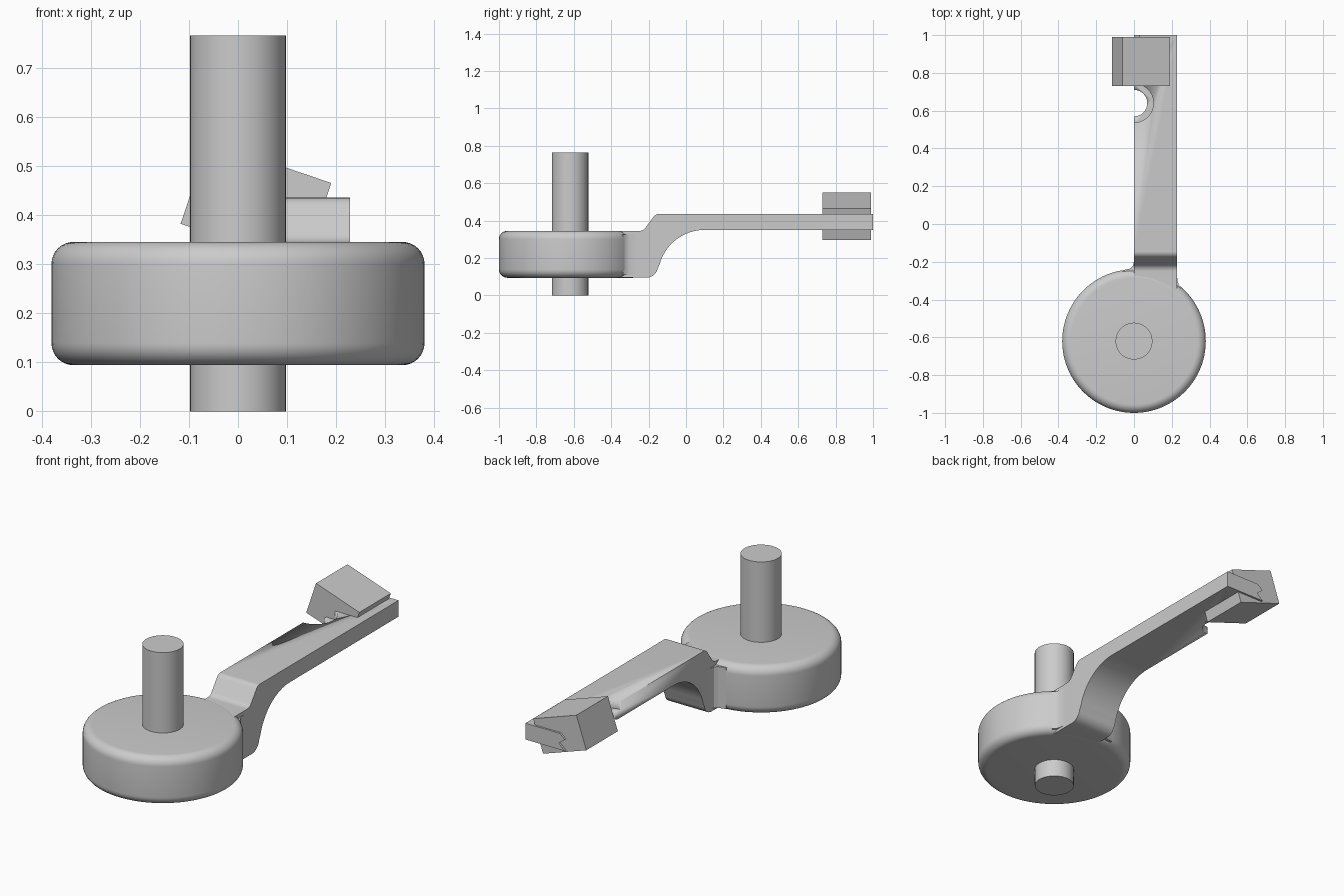
import bpy, bmesh, math
from mathutils import Vector

if "Cube" in bpy.data.objects:
    bpy.data.objects.remove(bpy.data.objects["Cube"], do_unlink=True)

grey = bpy.data.materials.new("plain grey")
grey.use_nodes = True
colour = (0.6, 0.6, 0.6, 1)
grey.diffuse_color = colour
grey.node_tree.nodes["Principled BSDF"].inputs["Base Color"].default_value = colour

HUB = Vector((0, -0.62, 0))
HUB_R = 0.38


def finish(name, bm):
    bmesh.ops.recalc_face_normals(bm, faces=bm.faces)
    mesh = bpy.data.meshes.new(name)
    bm.to_mesh(mesh)
    bm.free()
    obj = bpy.data.objects.new(name, mesh)
    bpy.context.collection.objects.link(obj)
    mesh.materials.append(grey)
    bpy.ops.object.select_all(action="DESELECT")
    obj.select_set(True)
    bpy.context.view_layer.objects.active = obj
    bpy.ops.object.shade_smooth_by_angle(angle=math.radians(30))
    return obj


def prism(name, points, sweep):
    """Extrude a closed outline along a vector."""
    bm = bmesh.new()
    face = bm.faces.new([bm.verts.new(p) for p in points])
    out = bmesh.ops.extrude_face_region(bm, geom=[face], use_keep_orig=True)
    moved = [v for v in out["geom"] if isinstance(v, bmesh.types.BMVert)]
    bmesh.ops.translate(bm, vec=sweep, verts=moved)
    return finish(name, bm)


def arc(cx, cy, r, start, end, n):
    angles = [math.radians(start + (end - start) * i / n) for i in range(n + 1)]
    return [(cx + r * math.cos(a), cy + r * math.sin(a)) for a in angles]


def cylinder(name, x, y, r, z0, z1):
    outline = arc(x, y, r, 0, 360, 64)[:-1]
    return prism(name, [(a, b, z0) for a, b in outline], (0, 0, z1 - z0))


def lathe(name, profile, centre, steps):
    bm = bmesh.new()
    verts = [bm.verts.new((r, 0, z)) for r, z in profile]
    edges = [bm.edges.new(pair) for pair in zip(verts, verts[1:])]
    bmesh.ops.spin(bm, geom=verts + edges, axis=(0, 0, 1), cent=(0, 0, 0),
                   angle=math.tau, steps=steps)
    bmesh.ops.remove_doubles(bm, verts=bm.verts, dist=0.0001)
    bmesh.ops.translate(bm, vec=centre, verts=bm.verts)
    return finish(name, bm)


# Rounded hub disc and the shaft through it
BOTTOM, TOP, EDGE = 0.094, 0.345, 0.045
rim = (arc(HUB_R - EDGE, BOTTOM + EDGE, EDGE, -90, 0, 8)
       + arc(HUB_R - EDGE, TOP - EDGE, EDGE, 0, 90, 8))
lathe("hub_disc", [(0, BOTTOM)] + rim + [(0, TOP)], HUB, 96)
cylinder("shaft", HUB.x, HUB.y, 0.0975, 0, 0.765)

# Cranked arm, drawn from the side and extruded across
side = [(-0.36, 0.095)]
side += arc(-0.21, 0.155, 0.06, -90, -10, 8)
side += arc(0.1, 0.1, 0.25, 165, 90, 16)
side += [(0.99, 0.35), (0.99, 0.435)]
side += arc(-0.145, 0.4, 0.035, 90, 145, 6)
side += arc(-0.25, 0.384, 0.04, -35, -90, 6)
side += [(-0.36, 0.344)]
arm = prism("arm", [(0, y, z) for y, z in side], (0.228, 0, 0))

# Stepped half-round notch in the arm's inner edge
cutters = [cylinder("notch_cutter", 0, 0.64, 0.07, 0.3, 0.5),
           cylinder("step_cutter", 0, 0.64, 0.103, 0.39, 0.5)]
for cutter in cutters:
    cutter.hide_render = True
    mod = arm.modifiers.new(cutter.name, "BOOLEAN")
    mod.operation = "DIFFERENCE"
    mod.solver = "EXACT"
    mod.object = cutter
    bpy.context.view_layer.objects.active = arm
    bpy.ops.object.modifier_apply(modifier=mod.name)
    bpy.data.objects.remove(cutter, do_unlink=True)

# Arm tip with a zigzag inner edge
tip = [(0.228, 0.35), (0.228, 0.435), (0.03, 0.435), (0, 0.41),
       (0.035, 0.382), (0, 0.35)]
prism("arm_tip", [(x, 0.99, z) for x, z in tip], (0, 0.01, 0))

# Tilted block clamped on the arm's end
corner = Vector((-0.06, 0.73, 0.55))
across = Vector((0.25, 0, -0.085))
down = Vector((-0.057, 0, -0.168))
prism("tilted_block", [corner, corner + across, corner + across + down,
                       corner + down], (0, 0.26, 0))

# Small fillets where the arm leaves the disc
left = [(0.02, -0.19), (0, -0.195), (-0.006, -0.222), (-0.02, -0.236),
        (-0.06, -0.245), (-0.06, -0.29), (0.02, -0.29)]
right = [(0.2, -0.26), (0.228, -0.27), (0.23, -0.3), (0.237, -0.322),
         (0.252, -0.337), (0.23, -0.37), (0.2, -0.37)]
for name, outline in (("left_fillet", right), ("right_fillet", left)):
    prism(name, [(x, y, 0.11) for x, y in outline], (0, 0, 0.215))
